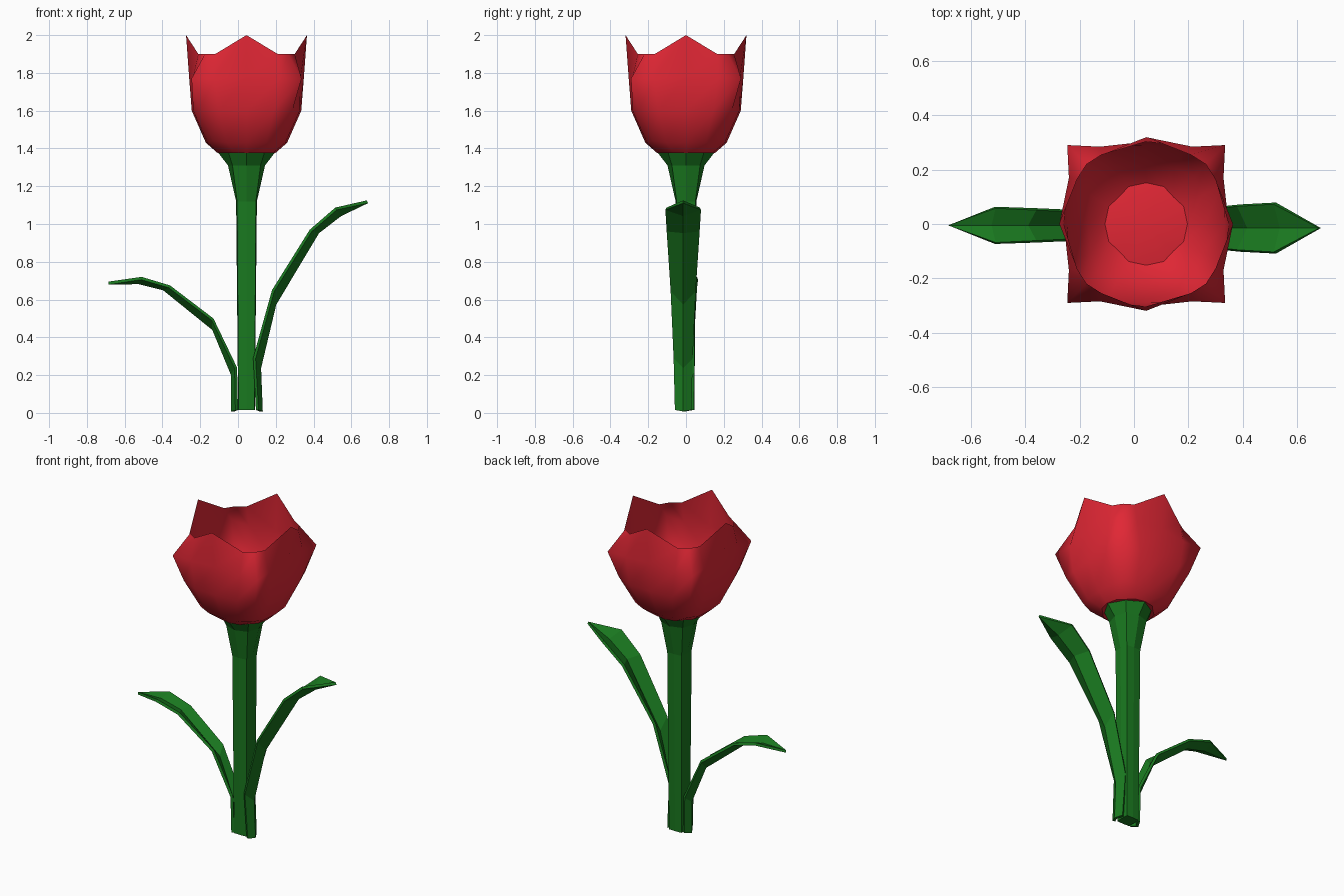
import bpy
import math

if "Cube" in bpy.data.objects:
    bpy.data.objects.remove(bpy.data.objects["Cube"])

CX = 0.045  # axis of stem and blossom


def material(name, color):
    m = bpy.data.materials.new(name)
    m.diffuse_color = color
    m.use_nodes = True
    m.node_tree.nodes["Principled BSDF"].inputs["Base Color"].default_value = m.diffuse_color
    return m


RED = material("petal_red", (0.75, 0.02, 0.035, 1))
GREEN = material("leaf_green", (0.01, 0.19, 0.014, 1))


def make(name, verts, faces, mat, smooth=False):
    me = bpy.data.meshes.new(name)
    me.from_pydata(verts, [], faces)
    me.materials.append(mat)
    for p in me.polygons:
        p.use_smooth = smooth
    ob = bpy.data.objects.new(name, me)
    bpy.context.collection.objects.link(ob)
    return ob


def bridge(rings, n):
    return [(r * n + i, r * n + (i + 1) % n, (r + 1) * n + (i + 1) % n, (r + 1) * n + i)
            for r in range(rings - 1) for i in range(n)]


# Stem: square-ish shaft flaring to a round calyx (z, axis radius, corner radius)
stem = [(0.015, 0.044, 0.060), (1.12, 0.055, 0.070), (1.31, 0.098, 0.105), (1.375, 0.148, 0.133)]
verts = []
for z, ra, rd in stem:
    for i in range(8):
        r = rd if i % 2 else ra
        a = i * math.pi / 4
        verts.append((CX + r * math.cos(a), r * math.sin(a), z))
make("stem", verts, bridge(4, 8) + [tuple(range(7, -1, -1))], GREEN)

# Blossom: open cup; each ring is a quarter (tip, side, corner, side) turned four times
# (axis radius, axis z, side x, side y, side z, corner x=y, corner z)
quarters = [
    (0.152, 1.375, 0.138, 0.065, 1.375, 0.10, 1.375),
    (0.215, 1.43, 0.205, 0.105, 1.43, 0.178, 1.44),
    (0.29, 1.60, 0.282, 0.145, 1.60, 0.246, 1.61),
    (0.304, 1.78, 0.285, 0.17, 1.77, 0.291, 1.77),
    (0.32, 2.00, 0.255, 0.165, 1.90, 0.22, 1.90),
]
verts = []
for ax, az, sx, sy, sz, c, cz in quarters:
    pts = [(ax, 0, az), (sx, sy, sz), (c, c, cz), (sy, sx, sz)]
    for co, si in ((1, 0), (0, 1), (-1, 0), (0, -1)):
        verts += [(CX + x * co - y * si, x * si + y * co, z) for x, y, z in pts]
n = len(verts)
verts.append((CX, 0, 1.40))
floor = [(n, i, (i + 1) % 16) for i in range(16)]
make("blossom", verts, bridge(5, 16), RED, True)
make("blossom_floor", verts[:16] + [verts[n]],
     [(16, i, (i + 1) % 16) for i in range(16)], RED, True)


# Leaves: V-folded blades, stations are (rim x, rim z, keel x, keel z, half width)
def leaf(name, stations, tip, y, flip):
    verts = []
    for ex, ez, kx, kz, w in stations:
        kx, kz = kx + 0.25 * (ex - kx), kz + 0.25 * (ez - kz)
        verts += [(ex, y - w, ez), (kx, y, kz), (ex, y + w, ez)]
    n = len(stations)
    faces = [(3 * i + j, 3 * i + j + 1, 3 * i + j + 4, 3 * i + j + 3)
             for i in range(n - 1) for j in range(2)]
    t = len(verts)
    verts.append((tip[0], y, tip[1]))
    faces += [(t - 3, t - 2, t), (t - 2, t - 1, t)]
    if flip:
        faces = [f[::-1] for f in faces]
    ob = make(name, verts, faces, GREEN)
    mod = ob.modifiers.new("thickness", "SOLIDIFY")
    mod.thickness = 0.016
    mod.offset = -1


leaf("right_leaf", [(0.095, 0.015, 0.122, 0.005, 0.036), (0.08, 0.29, 0.115, 0.22, 0.042),
                    (0.18, 0.65, 0.19, 0.555, 0.058), (0.38, 0.97, 0.43, 0.96, 0.08),
                    (0.515, 1.087, 0.545, 1.045, 0.088)], (0.682, 1.125), -0.015, True)
leaf("left_leaf", [(0.0, 0.015, -0.027, 0.005, 0.033), (-0.005, 0.24, -0.027, 0.19, 0.035),
                   (-0.13, 0.50, -0.12, 0.43, 0.045), (-0.36, 0.675, -0.40, 0.66, 0.056),
                   (-0.51, 0.72, -0.53, 0.69, 0.063)], (-0.685, 0.695), -0.005, False)
